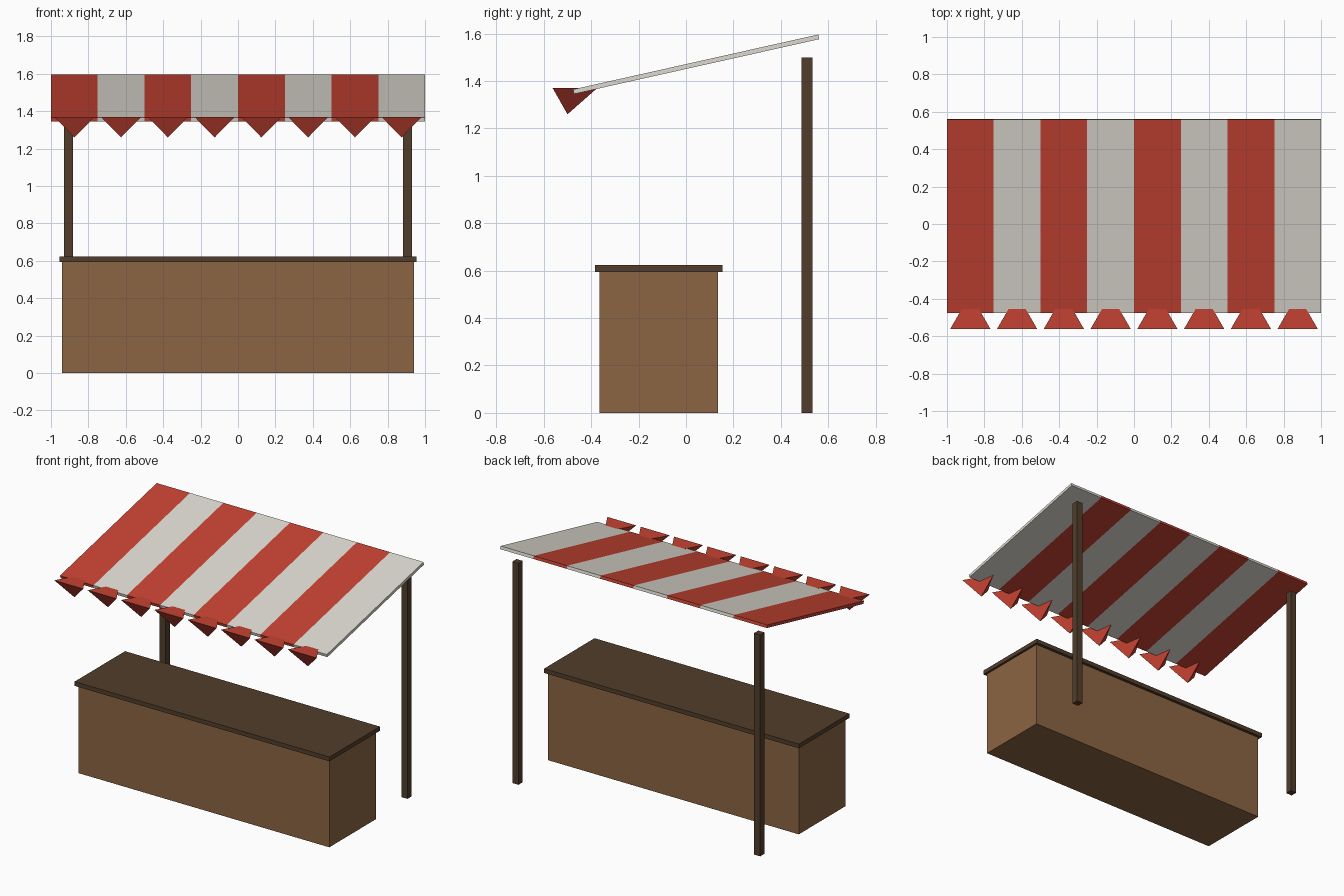
import bpy, bmesh
from math import radians
from mathutils import Matrix

if "Cube" in bpy.data.objects:
    bpy.data.objects.remove(bpy.data.objects["Cube"])


def material(name, rgb):
    m = bpy.data.materials.new(name)
    m.diffuse_color = (*rgb, 1)
    m.use_nodes = True
    m.node_tree.nodes["Principled BSDF"].inputs["Base Color"].default_value = m.diffuse_color
    return m


red = material("red_canvas", (0.56, 0.055, 0.032))
white = material("white_canvas", (0.72, 0.70, 0.63))
wood = material("wood", (0.26, 0.13, 0.055))
dark_wood = material("dark_wood", (0.085, 0.048, 0.024))


def add_object(name, bm, mat):
    mesh = bpy.data.meshes.new(name)
    bm.to_mesh(mesh)
    bm.free()
    mesh.materials.append(mat)
    ob = bpy.data.objects.new(name, mesh)
    bpy.context.collection.objects.link(ob)
    return ob


def box(name, center, size, mat, tilt=0.0):
    bm = bmesh.new()
    bmesh.ops.create_cube(bm, size=1, matrix=Matrix.Diagonal((*size, 1)))
    ob = add_object(name, bm, mat)
    ob.location = center
    ob.rotation_euler.x = tilt
    return ob


def pennant(name, center, radius, depth, mat):
    bm = bmesh.new()
    # flat side faces the front, tip points down
    turn = Matrix.Rotation(radians(180), 4, 'X')
    bmesh.ops.create_cone(bm, cap_ends=True, segments=3, radius1=radius,
                          radius2=0, depth=depth, matrix=turn)
    bmesh.ops.remove_doubles(bm, verts=bm.verts, dist=1e-5)
    # spin so that one base corner points to the back
    base = max(bm.verts, key=lambda v: (v.co.z, v.co.y))
    spin = base.co.to_2d().angle_signed((0, 1))
    bmesh.ops.rotate(bm, verts=bm.verts, cent=(0, 0, 0),
                     matrix=Matrix.Rotation(-spin, 3, 'Z'))
    ob = add_object(name, bm, mat)
    ob.location = center
    return ob


# Counter body and overhanging top
box("counter_body", (0, -0.115, 0.3), (1.88, 0.50, 0.60), wood)
box("counter_top", (0, -0.115, 0.609), (1.91, 0.54, 0.029), dark_wood)

# Rear posts
for side, x in (("left", -0.906), ("right", 0.906)):
    box(f"{side}_post", (x, 0.51, 0.75), (0.046, 0.046, 1.5), dark_wood)

# Sloping awning stripes with a pennant hanging under each
for i in range(8):
    x = -0.875 + 0.25 * i
    box(f"awning_stripe_{i + 1}", (x, 0.043, 1.471), (0.25, 1.06, 0.02),
        white if i % 2 else red, 0.22)
    pennant(f"pennant_{i + 1}", (x, -0.5, 1.315), 0.125, 0.11, red)
